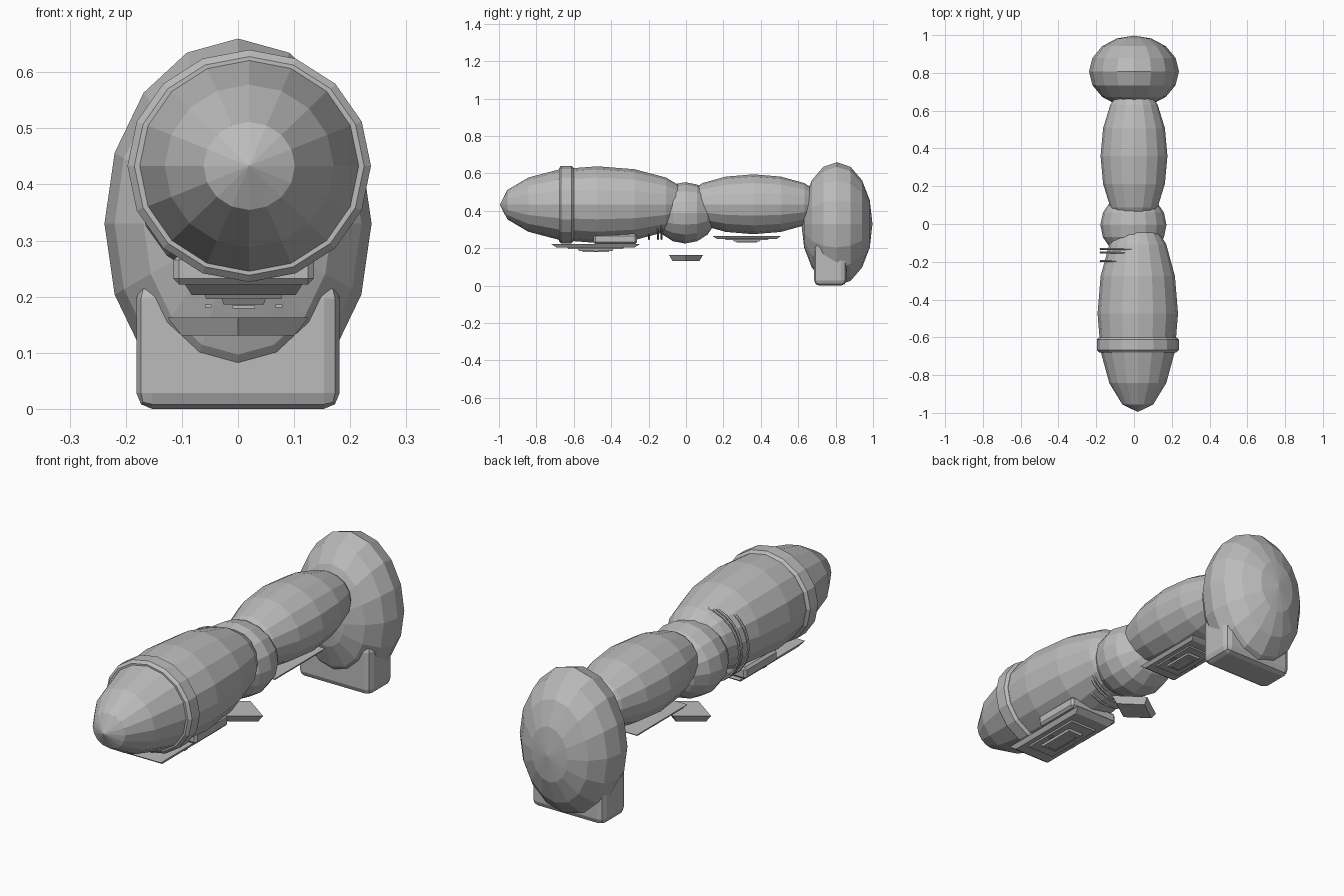
import bpy, bmesh, math
from mathutils import Matrix

if "Cube" in bpy.data.objects:
    bpy.data.objects.remove(bpy.data.objects["Cube"])

grey = bpy.data.materials.new("plain grey")
grey.diffuse_color = (0.5, 0.5, 0.5, 1)
grey.use_nodes = True
grey.node_tree.nodes["Principled BSDF"].inputs["Base Color"].default_value = grey.diffuse_color


def finish(bm, name, bevel=0, segments=1):
    me = bpy.data.meshes.new(name)
    bmesh.ops.recalc_face_normals(bm, faces=bm.faces)
    bm.to_mesh(me)
    bm.free()
    me.materials.append(grey)
    ob = bpy.data.objects.new(name, me)
    bpy.context.collection.objects.link(ob)
    if bevel:
        m = ob.modifiers.new("bevel", 'BEVEL')
        m.width, m.segments = bevel, segments
        m.limit_method = 'ANGLE'
        m.angle_limit = math.radians(40)
    return ob


def along_y(c, s):
    # place a z-axis primitive so that its axis runs along y
    return (Matrix.Translation(c) @ Matrix.Diagonal((*s, 1))
            @ Matrix.Rotation(math.pi / 2, 4, 'X'))


def ellipsoid(name, c, s):
    bm = bmesh.new()
    bmesh.ops.create_uvsphere(bm, u_segments=16, v_segments=8, radius=1,
                              matrix=along_y(c, s))
    return finish(bm, name)


def box(name, lo, hi, bevel=0, taper=1.0, segments=1):
    # box between two corners; taper shrinks the underside
    bm = bmesh.new()
    bmesh.ops.create_cube(bm, size=1)
    for v in bm.verts:
        k = taper if v.co.z < 0 else 1
        f = (v.co.x * k, v.co.y * k, v.co.z)
        v.co = [(a + b) / 2 + (b - a) * t for a, b, t in zip(lo, hi, f)]
    return finish(bm, name, bevel, segments)


def hoop(name, c, r, thick):
    bm = bmesh.new()
    n, m = 24, 6
    grid = []
    for i in range(n):
        a = 2 * math.pi * i / n
        grid.append([])
        for j in range(m):
            b = 2 * math.pi * j / m
            q = r + thick * math.cos(b)
            grid[i].append(bm.verts.new((c[0] + q * math.cos(a),
                                         c[1] + thick * math.sin(b),
                                         c[2] + q * math.sin(a))))
    for i in range(n):
        for j in range(m):
            i2, j2 = (i + 1) % n, (j + 1) % m
            bm.faces.new((grid[i][j], grid[i2][j], grid[i2][j2], grid[i][j2]))
    return finish(bm, name)


# main body segments
ellipsoid("front_segment", (0.02, -0.475, 0.433), (0.213, 0.52, 0.205))
ellipsoid("middle_joint", (-0.003, -0.005, 0.389), (0.175, 0.17, 0.164))
ellipsoid("rear_segment", (0, 0.36, 0.435), (0.177, 0.385, 0.16))
ellipsoid("end_bulb", (0, 0.807, 0.33), (0.238, 0.19, 0.33))

# collar band around the front segment
bm = bmesh.new()
bmesh.ops.create_cone(bm, cap_ends=True, segments=16, radius1=1, radius2=1, depth=1,
                      matrix=along_y((0.02, -0.64, 0.433), (0.217, 0.08, 0.207)))
finish(bm, "collar_band", 0.012)

# foot block under the bulb
box("foot_block", (-0.181, 0.685, 0), (0.181, 0.857, 0.225), 0.028, segments=2)

# thin hoops at the joint
for i, y in enumerate((-0.197, -0.15, -0.132)):
    hoop("hoop_%d" % i, (-0.014, y, 0.412), 0.162, 0.006)

# panels below the front segment
box("front_panel_mount", (-0.115, -0.495, 0.222), (0.135, -0.262, 0.275), 0.01)
# panels below both long segments: x, y, top z, half width, half length
for name, x, y, z, w, l in (("front", 0.01, -0.483, 0.222, 0.105, 0.236),
                            ("rear", -0.012, 0.325, 0.265, 0.095, 0.183)):
    k = l / 0.236
    box(name + "_panel", (x - w, y - l, z - 0.019 * k), (x + w, y + l, z), 0, 0.88)
    box(name + "_panel_step", (x - w * .68, y - l * .66, z - 0.026 * k),
        (x + w * .68, y + l * .66, z - 0.012 * k), 0, 0.94)
    box(name + "_panel_core", (x - w * .38, y - l * .42, z - 0.036 * k),
        (x + w * .38, y + l * .42, z - 0.022 * k), 0, 0.9)
    box(name + "_panel_bar", (x - w * .19, y - l * .3, z - 0.043 * k),
        (x + w * .19, y + l * .3, z - 0.038 * k))
    for s in (-1, 1):
        box(name + "_panel_stud", (x + s * w * .6 - .006, y - .012, z - 0.041 * k),
            (x + s * w * .6 + .006, y + .012, z - 0.036 * k))

# diamond plate below the middle joint
bm = bmesh.new()
bmesh.ops.create_cone(bm, cap_ends=True, segments=4, radius1=0.8, radius2=1, depth=1,
                      matrix=Matrix.Translation((0, 0, 0.147))
                      @ Matrix.Diagonal((0.126, 0.09, 0.032, 1)))
finish(bm, "diamond_plate")
